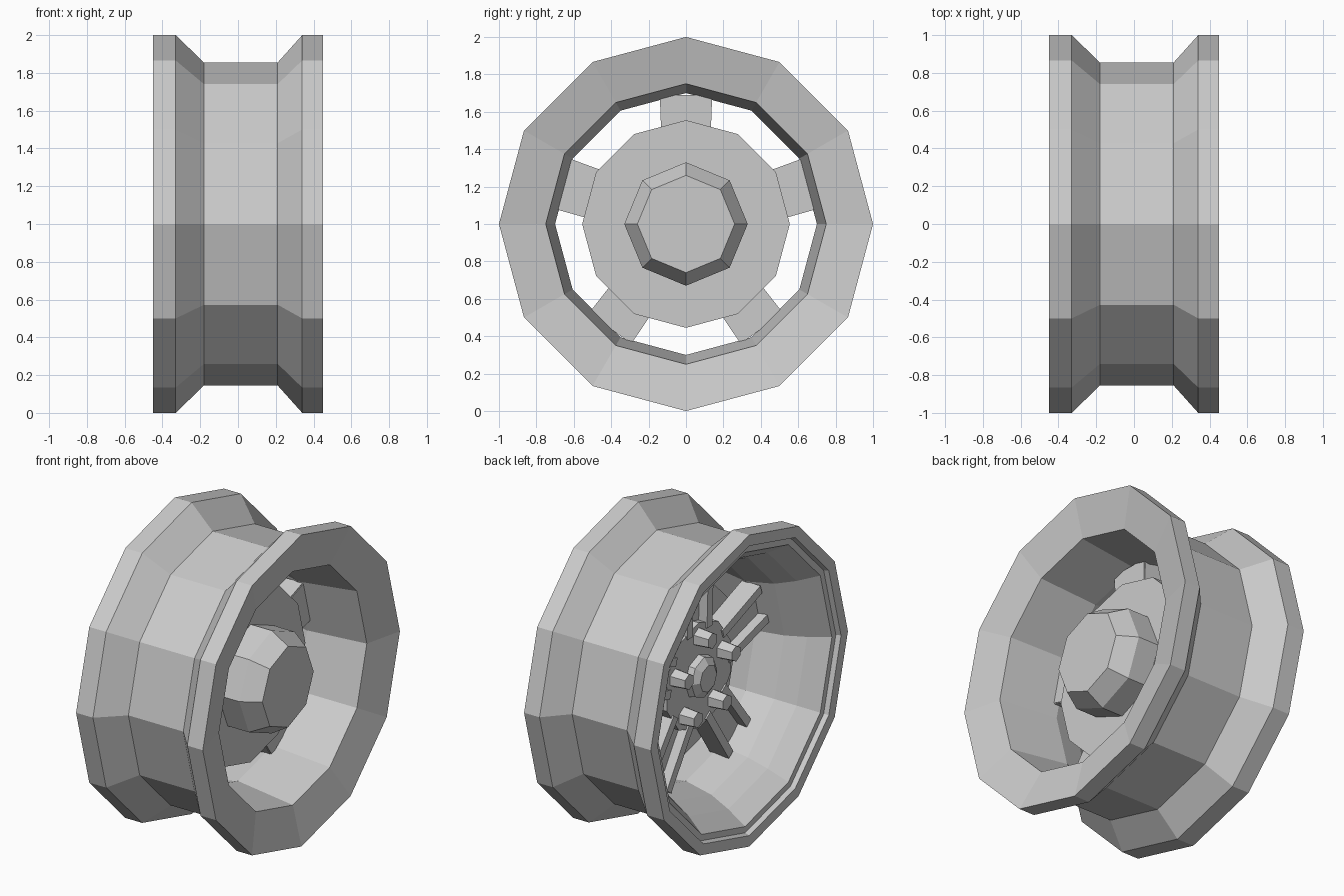
import bpy, bmesh
from math import sin, cos, pi, radians

if "Cube" in bpy.data.objects:
    bpy.data.objects.remove(bpy.data.objects["Cube"])

CZ = 1.0  # axle height


def finish(name, bm):
    bmesh.ops.recalc_face_normals(bm, faces=bm.faces)
    mesh = bpy.data.meshes.new(name)
    bm.to_mesh(mesh)
    bm.free()
    obj = bpy.data.objects.new(name, mesh)
    bpy.context.collection.objects.link(obj)
    return obj


def lathe(name, profile, sides, closed=False, cy=0.0, cz=CZ):
    """Turn (x, radius) points about an axis parallel to x."""
    bm = bmesh.new()
    rings = [[bm.verts.new((x, cy + r * cos(pi / 2 + 2 * pi * i / sides),
                            cz + r * sin(pi / 2 + 2 * pi * i / sides)))
              for i in range(sides)] for x, r in profile]
    pairs = list(zip(rings, rings[1:]))
    if closed:
        pairs.append((rings[-1], rings[0]))
    else:
        bm.faces.new(rings[0])
        bm.faces.new(rings[-1])
    for a, b in pairs:
        for i in range(sides):
            j = (i + 1) % sides
            bm.faces.new((a[i], a[j], b[j], b[i]))
    return finish(name, bm)


def prism(name, outline, x0, x1, angle):
    """Extrude a (radial, sideways) outline along x, turned to an angle."""
    bm = bmesh.new()
    c, s = cos(angle), sin(angle)
    face = bm.faces.new([bm.verts.new((x0, r * c - t * s, CZ + r * s + t * c))
                         for r, t in outline])
    ext = bmesh.ops.extrude_face_region(bm, geom=[face], use_keep_orig=True)
    for v in ext["geom"]:
        if isinstance(v, bmesh.types.BMVert):
            v.co.x = x1
    return finish(name, bm)


# Rim barrel with both flanges
lathe("rim", [(-.45, 1), (-.33, 1), (-.18, .855), (.21, .855), (.34, 1), (.45, 1),
              (.39, .75), (0, .70), (-.18, .74), (-.30, .80), (-.42, .88),
              (-.42, .92), (-.45, .93)], 12, closed=True)

# Outer face disc, hub cap, and inner hub
lathe("face_disc", [(.03, .555), (.09, .555)], 12)
lathe("hub_cap", [(.08, .33), (.24, .33), (.355, .26)], 8)
lathe("inner_hub", [(-.09, .34), (.04, .34)], 10)
lathe("axle_nut", [(-.16, .085), (-.13, .13), (-.08, .14)], 8)

# Five spokes with raised side ribs, each with a lug nut
for k in range(5):
    a = radians(90 + 72 * k)
    prism(f"spoke_{k}", [(.2, -.12), (.69, -.135), (.69, .135), (.2, .12)], -.04, .035, a)
    for s in (-1, 1):
        prism(f"spoke_rib_{k}_{s}", [(.28, s * .125), (.69, s * .14),
                                     (.69, s * .085), (.28, s * .07)], -.10, .03, a)
    lathe(f"lug_nut_{k}", [(-.19, .05), (-.08, .06)], 6,
          cy=.25 * cos(a), cz=CZ + .25 * sin(a))
